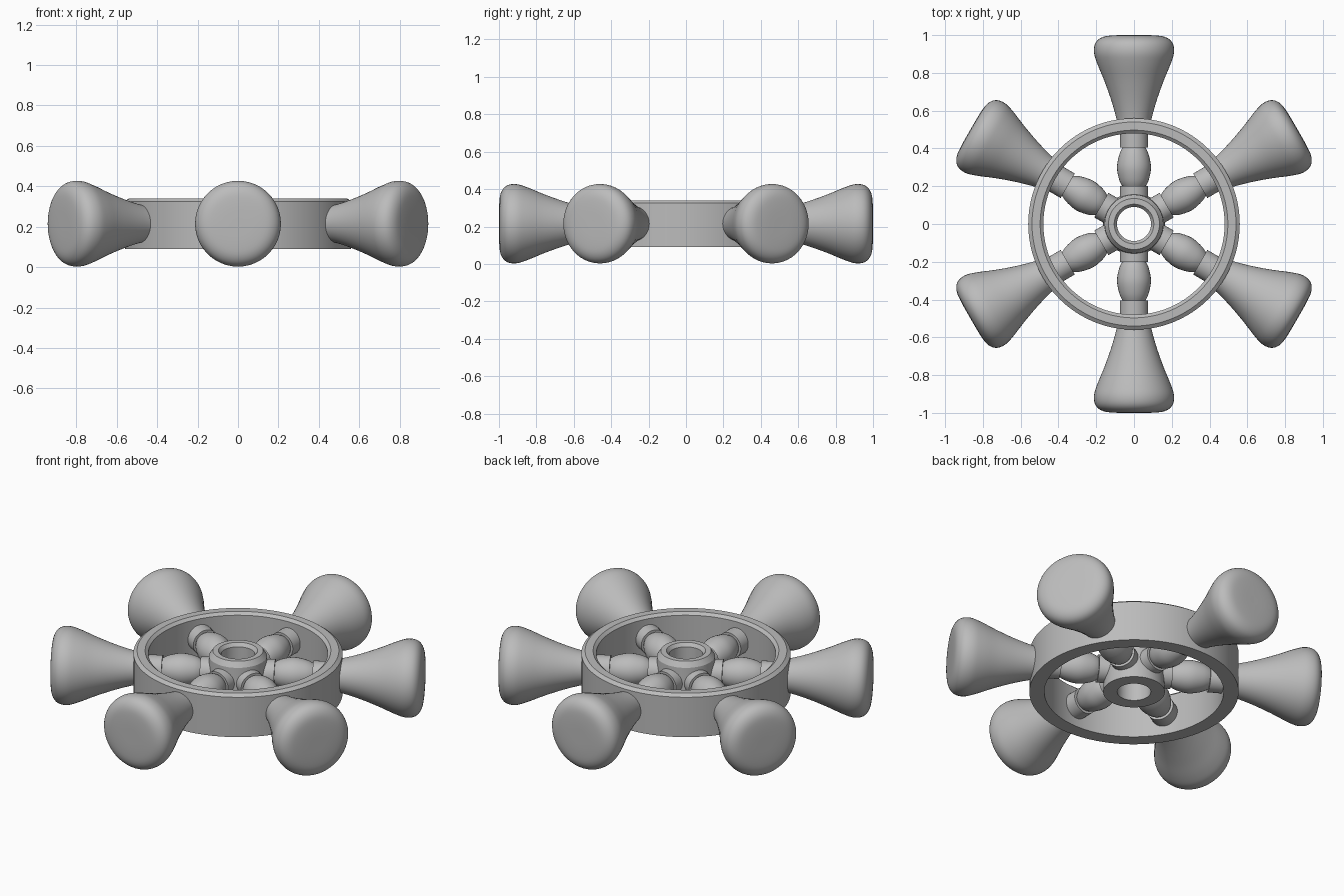
import bpy, bmesh, math
from mathutils import Matrix, Vector

if "Cube" in bpy.data.objects:
    bpy.data.objects.remove(bpy.data.objects["Cube"], do_unlink=True)

CENTRE_Z = 0.215
SPOKES = 6

grey = bpy.data.materials.new("plain_grey")
grey.use_nodes = True
colour = (0.5, 0.5, 0.5, 1)
grey.diffuse_color = colour
grey.node_tree.nodes["Principled BSDF"].inputs["Base Color"].default_value = colour


def smooth_profile(points, steps=4):
    """Catmull-Rom curve through (radius, height) points."""
    p = [Vector(q) for q in points]
    p = [p[0]] + p + [p[-1]]
    out = []
    for a, b, c, d in zip(p, p[1:], p[2:], p[3:]):
        for i in range(steps):
            t = i / steps
            out.append(0.5 * (2 * b + (c - a) * t + (2 * a - 5 * b + 4 * c - d) * t * t
                              + (3 * b - a - 3 * c + d) * t ** 3))
    return out + [p[-1]]


def lathe(name, profile, matrix=Matrix(), segments=48, closed=False):
    """Turn a (radius, height) profile about z; a closed profile makes a ring."""
    bm = bmesh.new()
    rings = []
    for r, h in profile:
        if r < 1e-5:
            rings.append([bm.verts.new((0, 0, h))] * segments)
        else:
            rings.append([bm.verts.new((r * math.cos(a), r * math.sin(a), h))
                          for a in (math.tau * i / segments for i in range(segments))])
    pairs = list(zip(rings, rings[1:]))
    if closed:
        pairs.append((rings[-1], rings[0]))
    for low, high in pairs:
        for i in range(segments):
            j = (i + 1) % segments
            corners = dict.fromkeys((low[i], low[j], high[j], high[i]))
            bm.faces.new(list(corners))
    bmesh.ops.recalc_face_normals(bm, faces=bm.faces)
    mesh = bpy.data.meshes.new(name)
    bm.to_mesh(mesh)
    bm.free()
    mesh.materials.append(grey)
    obj = bpy.data.objects.new(name, mesh)
    obj.matrix_world = matrix
    bpy.context.collection.objects.link(obj)
    bpy.ops.object.select_all(action="DESELECT")
    obj.select_set(True)
    bpy.context.view_layer.objects.active = obj
    bpy.ops.object.shade_smooth_by_angle(angle=math.radians(30))


# Rim and hub, each with chamfered top edges
lathe("rim", [(0.56, 0.09), (0.56, 0.325), (0.54, 0.34), (0.497, 0.34),
              (0.48, 0.325), (0.48, 0.09)], segments=96, closed=True)
lathe("hub", [(0.165, 0.09), (0.155, 0.31), (0.135, 0.34), (0.105, 0.34),
              (0.09, 0.32), (0.09, 0.09)], segments=64, closed=True)

# Turned spoke parts, measured outwards from the wheel centre
inner_collar = [(0, 0.12), (0.075, 0.12), (0.075, 0.2), (0, 0.2)]
outer_collar = [(0, 0.405), (0.075, 0.405), (0.075, 0.5), (0, 0.5)]
bead = smooth_profile([(0.055, 0.19), (0.077, 0.23), (0.09, 0.3),
                       (0.077, 0.37), (0.055, 0.415)])
handle = smooth_profile([(0.085, 0.51), (0.096, 0.57), (0.122, 0.66), (0.158, 0.76),
                         (0.195, 0.85), (0.212, 0.91), (0.203, 0.96),
                         (0.165, 0.99), (0.1, 0.999), (0, 1.0)])

for n in range(SPOKES):
    angle = math.radians(30) + math.tau * n / SPOKES
    outward = (Matrix.Translation((0, 0, CENTRE_Z)) @ Matrix.Rotation(angle, 4, "Z")
               @ Matrix.Rotation(math.pi / 2, 4, "Y"))
    lathe(f"inner_collar_{n + 1}", inner_collar, outward, 32)
    lathe(f"spoke_bead_{n + 1}", bead, outward, 32)
    lathe(f"outer_collar_{n + 1}", outer_collar, outward, 32)
    lathe(f"handle_{n + 1}", handle, outward)
